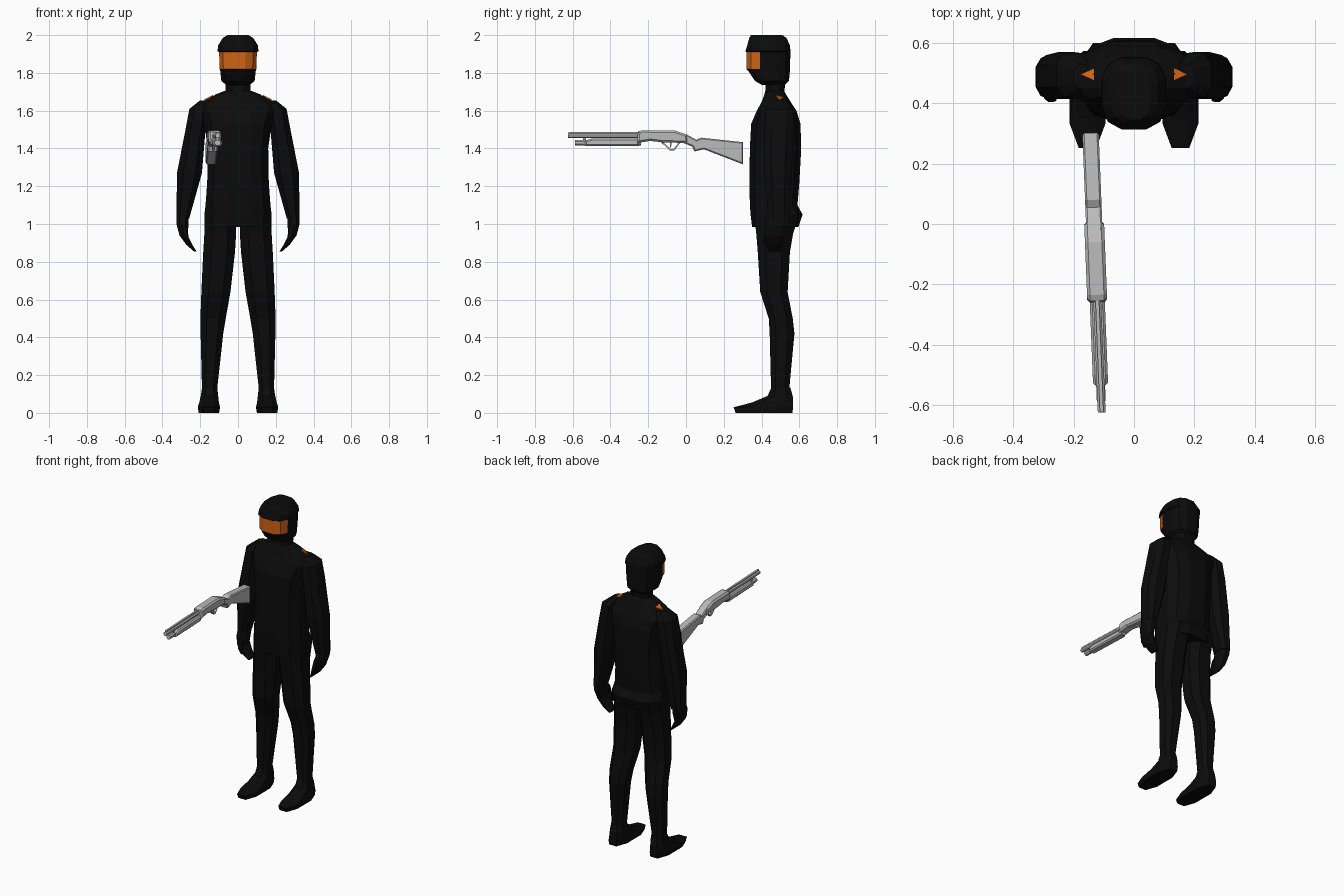
import bpy, bmesh, math
from mathutils import Vector, Matrix
from mathutils.bvhtree import BVHTree

if "Cube" in bpy.data.objects:
    bpy.data.objects.remove(bpy.data.objects["Cube"])


def material(name, rgb):
    m = bpy.data.materials.new(name)
    m.diffuse_color = (*rgb, 1)
    m.use_nodes = True
    m.node_tree.nodes["Principled BSDF"].inputs["Base Color"].default_value = m.diffuse_color
    return m


BLACK = material("black fabric", (0.0035, 0.0035, 0.0035))
ORANGE = material("orange", (0.62, 0.13, 0.007))
GREY = material("gun grey", (0.5, 0.5, 0.5))


def finish(name, bm, mats, mirror=False):
    bmesh.ops.recalc_face_normals(bm, faces=bm.faces)
    me = bpy.data.meshes.new(name)
    bm.to_mesh(me)
    bm.free()
    for m in mats:
        me.materials.append(m)
    ob = bpy.data.objects.new(name, me)
    bpy.context.collection.objects.link(ob)
    if mirror:
        mod = ob.modifiers.new("mirror", 'MIRROR')
        mod.use_axis = (True, False, False)
        mod.use_mirror_merge = False
    return ob


def spow(v, e):
    return math.copysign(abs(v) ** e, v)


def loft(name, rings, n=8, e=0.8, mirror=False, mats=(BLACK,), rule=None):
    """Stack of rounded cross-sections: (z, centre x, half width, front y, back y)."""
    bm = bmesh.new()
    loops = []
    fit = math.cos(math.pi / n) ** e
    for z, cx, rx, yf, yb in rings:
        loop = []
        for i in range(n):
            a = 2 * math.pi * (i + 0.5) / n
            x = cx + rx * spow(math.sin(a), e) / (fit if n % 4 == 0 else 1)
            y = (yf + yb) / 2 - (yb - yf) / 2 * spow(math.cos(a), e) / fit
            loop.append(bm.verts.new((x, y, z)))
        loops.append(loop)
    for a, b in zip(loops, loops[1:]):
        for i in range(n):
            j = (i + 1) % n
            bm.faces.new((a[i], a[j], b[j], b[i]))
    bm.faces.new(loops[0])
    bm.faces.new(loops[-1])
    if rule:
        for f in bm.faces:
            f.material_index = rule(f.calc_center_median())
    return finish(name, bm, mats, mirror)


# Body
torso = loft("torso", [
    (0.985, 0, .178, .350, .595), (1.05, 0, .178, .342, .617), (1.10, 0, .172, .338, .59),
    (1.22, 0, .163, .336, .60), (1.40, 0, .160, .338, .61), (1.53, 0, .178, .345, .606),
    (1.60, 0, .205, .375, .585), (1.645, 0, .185, .40, .555), (1.685, 0, .12, .415, .53),
    (1.705, 0, .07, .42, .52)], n=12, e=0.75)
loft("neck", [(1.66, 0, .075, .42, .53), (1.70, 0, .066, .42, .52), (1.77, 0, .066, .42, .53)])

# Helmet, with the visor band coloured by height and depth
loft("helmet_and_visor", [
    (1.735, 0, .060, .405, .520), (1.757, 0, .088, .365, .545), (1.81, 0, .094, .330, .55),
    (1.82, 0, .097, .320, .55), (1.91, 0, .100, .320, .553), (1.915, 0, .108, .314, .553),
    (1.945, 0, .106, .324, .550), (1.985, 0, .080, .335, .532), (2.0, 0, .055, .345, .51)],
    n=12, e=0.72, mats=(BLACK, ORANGE),
    rule=lambda c: int(1.83 < c.z < 1.9 and c.y < 0.39))

# Limbs, mirrored
loft("arms", [
    (1.655, -.165, .035, .45, .53), (1.61, -.205, .052, .42, .567), (1.50, -.225, .053, .415, .57),
    (1.27, -.257, .066, .415, .56), (1.03, -.292, .034, .435, .55)], mirror=True)
loft("hands", [
    (1.04, -.293, .032, .44, .545), (1.00, -.294, .032, .425, .54), (.94, -.288, .022, .42, .52),
    (.89, -.258, .016, .425, .51), (.855, -.226, .007, .435, .50)], mirror=True)
loft("thumbs", [(1.00, -.288, .016, .415, .46), (.93, -.275, .014, .404, .435),
                (.895, -.262, .007, .408, .428)], n=6, mirror=True)
loft("legs", [
    (1.05, -.094, .084, .36, .60), (.95, -.094, .084, .372, .567), (.85, -.100, .084, .38, .55),
    (.64, -.117, .077, .393, .538), (.50, -.132, .067, .438, .565), (.42, -.138, .060, .443, .574),
    (.14, -.150, .041, .45, .548), (.07, -.150, .040, .45, .55)], mirror=True)
loft("boots", [
    (0, -.154, .054, .262, .563), (.03, -.154, .059, .252, .567), (.055, -.153, .052, .35, .567),
    (.09, -.151, .046, .432, .565), (.135, -.150, .040, .452, .552)], mirror=True)

# Shoulder badges, dropped onto the torso and arm surface
deps = bpy.context.evaluated_depsgraph_get()
trees = [BVHTree.FromObject(bpy.data.objects[n], deps) for n in ("torso", "arms")]


def surface_z(x, y):
    hits = [t.ray_cast(Vector((x, y, 3)), Vector((0, 0, -1)))[0] for t in trees]
    return max(h.z for h in hits if h)


bm = bmesh.new()
tri = [(-.133, .476), (-.133, .516), (-.178, .496)]
low = [bm.verts.new((x, y, surface_z(x, y) - .003)) for x, y in tri]
top = [bm.verts.new(v.co + Vector((0, 0, .008))) for v in low]
bm.faces.new(low)
bm.faces.new(top)
for i in range(3):
    j = (i + 1) % 3
    bm.faces.new((low[i], low[j], top[j], top[i]))
finish("shoulder_badges", bm, (ORANGE,), True)

# Shotgun frame: slight yaw about a point beside the body
GUN = Matrix.Translation((-.132, 0, 0)) @ Matrix.Rotation(0.04, 4, 'Z')


def prism(name, profile, width, bevel=0.0):
    """Side profile of (y, z) points, extruded across x."""
    bm = bmesh.new()
    f = bm.faces.new([bm.verts.new((-width / 2, y, z)) for y, z in profile])
    ext = bmesh.ops.extrude_face_region(bm, geom=[f])
    bmesh.ops.translate(bm, vec=(width, 0, 0),
                        verts=[g for g in ext["geom"] if isinstance(g, bmesh.types.BMVert)])
    # extruding may keep or drop the first face, so close the side if it is open
    bmesh.ops.holes_fill(bm, edges=[e for e in bm.edges if e.is_boundary], sides=0)
    if bevel:
        edges = [e for e in bm.edges
                 if abs(e.verts[0].co.x - e.verts[1].co.x) < 1e-5]
        bmesh.ops.bevel(bm, geom=edges, offset=bevel, segments=1, affect='EDGES')
    bm.transform(GUN)
    return finish(name, bm, (GREY,))


def tube(name, y0, y1, z, r, n=8):
    bm = bmesh.new()
    bmesh.ops.create_cone(bm, cap_ends=True, segments=n, radius1=r, radius2=r, depth=y1 - y0)
    bm.transform(GUN @ Matrix.Translation((0, (y0 + y1) / 2, z))
                 @ Matrix.Rotation(math.pi / 2, 4, 'X') @ Matrix.Rotation(math.pi / n, 4, 'Z'))
    return finish(name, bm, (GREY,))


# Shotgun parts
prism("gun_stock", [(.302, 1.433), (.302, 1.316), (.095, 1.396), (.045, 1.384), (.035, 1.41),
                    (-.02, 1.432), (-.02, 1.482), (.005, 1.473), (.055, 1.445), (.08, 1.457)],
      .054, .006)
prism("gun_receiver", [(-.262, 1.428), (-.255, 1.488), (-.235, 1.496), (-.06, 1.495),
                       (.005, 1.473), (.01, 1.428), (-.13, 1.433), (-.19, 1.440)], .066, .01)
tube("gun_barrel", -.625, -.24, 1.467, .014)
prism("barrel_rib", [(-.622, 1.476), (-.622, 1.488), (-.24, 1.488), (-.24, 1.476)], .012)
tube("magazine_tube", -.588, -.24, 1.430, .016)
prism("pump_grip", [(-.535, 1.414), (-.535, 1.442), (-.50, 1.452), (-.25, 1.452), (-.25, 1.414)],
      .05, .008)
prism("barrel_clamp", [(-.545, 1.43), (-.545, 1.47), (-.53, 1.47), (-.53, 1.43)], .014)

# Trigger guard as an open strip, plus trigger
prism("trigger_guard", [(-.135, 1.436), (-.085, 1.389), (-.062, 1.389), (-.03, 1.432),
                        (-.038, 1.434), (-.066, 1.396), (-.082, 1.396), (-.122, 1.436)], .014)
prism("trigger", [(-.085, 1.435), (-.075, 1.435), (-.08, 1.405), (-.086, 1.405)], .008)
